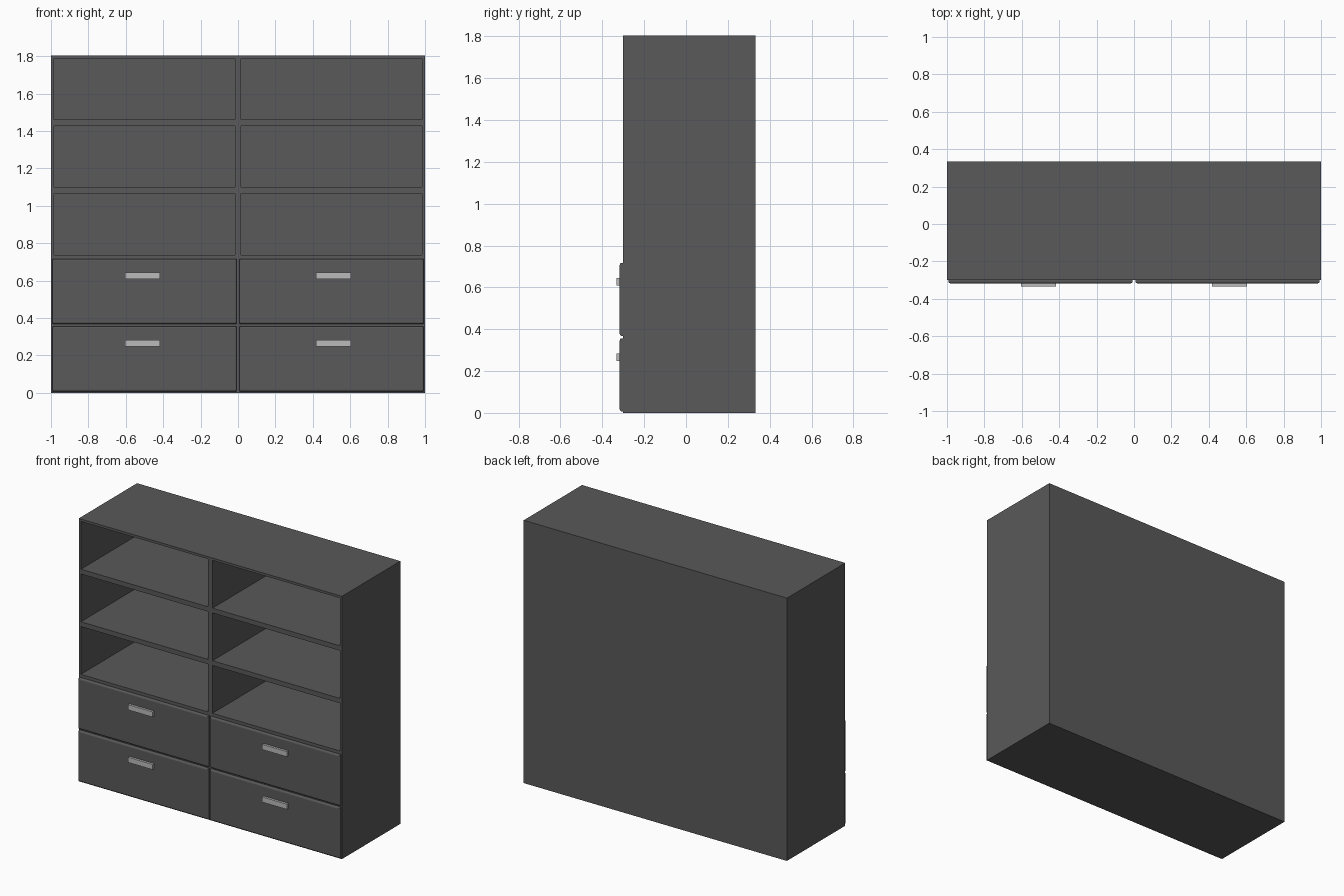
import bpy, bmesh

if "Cube" in bpy.data.objects:
    bpy.data.objects.remove(bpy.data.objects["Cube"])

W, D0, D1, H = 1.0, -0.30, 0.333, 1.805   # half width, front, back, height
ROWS, WALL = 5, 0.0165
ROW_H = H / ROWS


def material(name, v):
    m = bpy.data.materials.new(name)
    m.diffuse_color = (v, v, v, 1)
    m.use_nodes = True
    m.node_tree.nodes["Principled BSDF"].inputs["Base Color"].default_value = m.diffuse_color
    return m


dark = material("dark_grey", 0.1)
metal = material("light_metal", 0.5)


def finish(bm, name, mat):
    bmesh.ops.recalc_face_normals(bm, faces=bm.faces)
    me = bpy.data.meshes.new(name)
    bm.to_mesh(me)
    bm.free()
    me.materials.append(mat)
    ob = bpy.data.objects.new(name, me)
    bpy.context.collection.objects.link(ob)
    return ob


def box(name, lo, hi, mat, bevel=0, segments=1):
    """Box with an optional rounding around its front (-y) face."""
    bm = bmesh.new()
    bmesh.ops.create_cube(bm, size=1)
    for v in bm.verts:
        v.co = [(a + b) / 2 + c * (b - a) for a, b, c in zip(lo, hi, v.co)]
    if bevel:
        mid = (lo[1] + hi[1]) / 2
        edges = [e for e in bm.edges if all(v.co.y < mid for v in e.verts)]
        bmesh.ops.bevel(bm, geom=edges, offset=bevel, segments=segments,
                        profile=0.5, affect='EDGES')
    return finish(bm, name, mat)


# Carcass: 2 x 5 front grid pulled back into a block, shelf cells hollowed out
bm = bmesh.new()
grid = [[bm.verts.new((x, D0, r * ROW_H)) for x in (-W, 0, W)]
        for r in range(ROWS + 1)]
front = [[bm.faces.new((grid[r][c], grid[r][c + 1], grid[r + 1][c + 1], grid[r + 1][c]))
          for c in range(2)] for r in range(ROWS)]
cells = [f for row in front[2:] for f in row]
block = bmesh.ops.extrude_face_region(bm, geom=bm.faces[:], use_keep_orig=True)
for v in block["geom"]:
    if isinstance(v, bmesh.types.BMVert):
        v.co.y = D1
bmesh.ops.recalc_face_normals(bm, faces=bm.faces)
bmesh.ops.inset_individual(bm, faces=cells, thickness=WALL, use_even_offset=True)
for f in bmesh.ops.extrude_discrete_faces(bm, faces=cells)["faces"]:
    for v in f.verts:
        v.co.y = D1 - WALL
bmesh.ops.remove_doubles(bm, verts=bm.verts, dist=1e-5)
finish(bm, "cabinet_carcass", dark)

# Drawer fronts with rounded edges, and bar handles
for side, sx in (("left", -1), ("right", 1)):
    for r, level in enumerate(("lower", "upper")):
        z = r * ROW_H
        cx = sx * 0.5
        box(f"drawer_front_{level}_{side}", (cx - 0.493, -0.317, z + 0.007),
            (cx + 0.493, D0, z + 0.356), dark, 0.010, 3)
        hx = sx * 0.51
        box(f"handle_{level}_{side}", (hx - 0.094, -0.333, z + 0.248),
            (hx + 0.094, -0.316, z + 0.284), metal)
